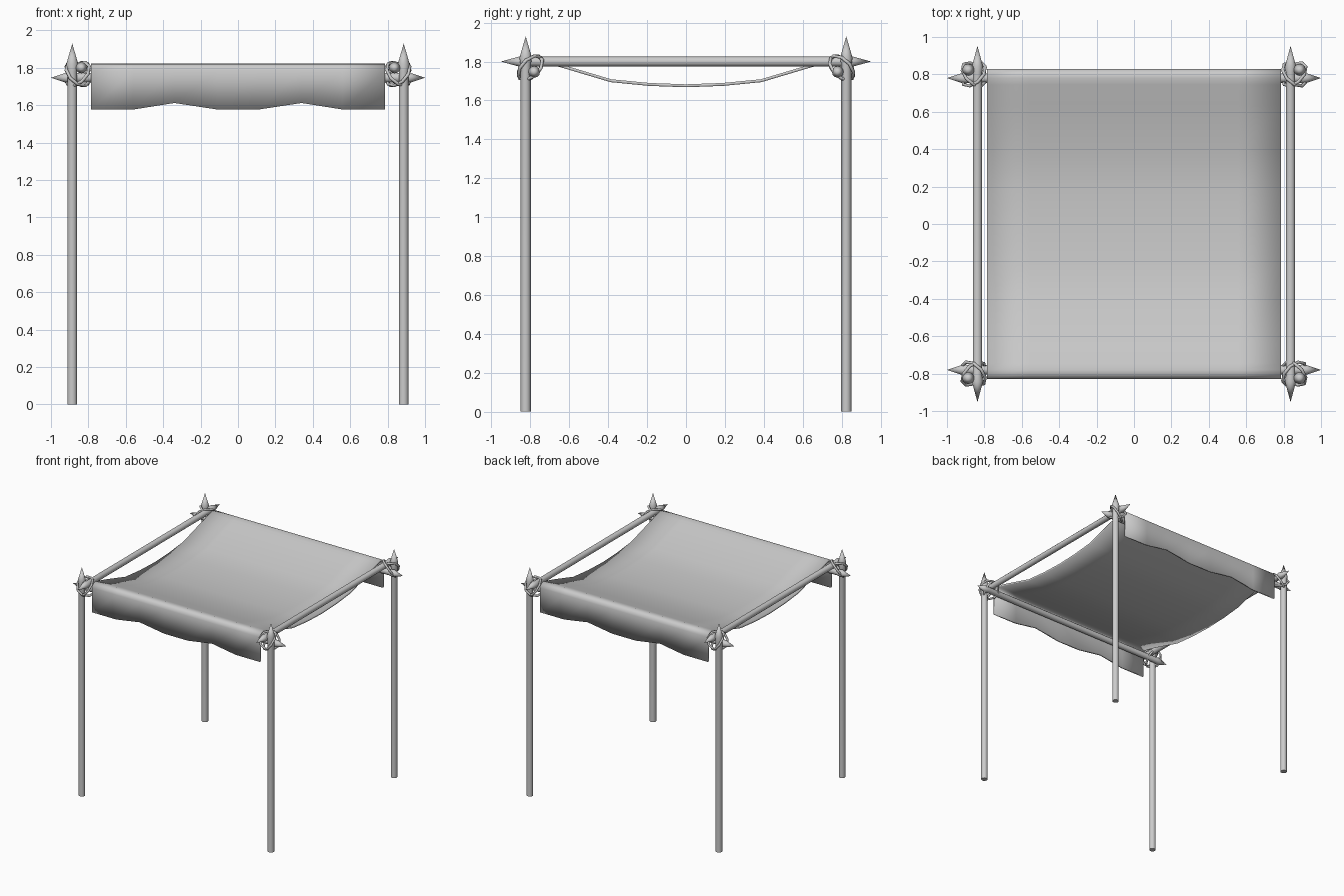
import bpy, math
from mathutils import Vector

if "Cube" in bpy.data.objects:
    bpy.data.objects.remove(bpy.data.objects["Cube"])


def make_object(name, verts, faces, angle):
    mesh = bpy.data.meshes.new(name)
    mesh.from_pydata(verts, [], faces)
    mesh.update()
    obj = bpy.data.objects.new(name, mesh)
    bpy.context.collection.objects.link(obj)
    bpy.ops.object.select_all(action='DESELECT')
    obj.select_set(True)
    bpy.context.view_layer.objects.active = obj
    bpy.ops.object.shade_smooth_by_angle(angle=math.radians(angle))
    return obj


def pole(name, origin, axis, profile, sides=12):
    """Turned pole: profile is (distance along axis, radius); radius 0 is a tip."""
    rot = Vector(axis).to_track_quat('Z', 'Y')
    verts, faces, rings = [], [], []
    for t, r in profile:
        n = sides if r else 1
        rings.append(list(range(len(verts), len(verts) + n)))
        for i in range(n):
            a = math.tau * i / sides
            p = Vector((r * math.cos(a), r * math.sin(a), t))
            verts.append(Vector(origin) + rot @ p)
    for a, b in zip(rings, rings[1:]):
        for i in range(sides):
            j = (i + 1) % sides
            if len(a) == 1:
                faces.append((a[0], b[j], b[i]))
            elif len(b) == 1:
                faces.append((a[i], a[j], b[0]))
            else:
                faces.append((a[i], a[j], b[j], b[i]))
    if len(rings[0]) > 1:
        faces.append(rings[0][::-1])
    return make_object(name, verts, faces, 40)


def double_spike(half, cone):
    s = half - cone
    return [(-half, 0), (-s, .03), (-s + .03, .025),
            (s - .03, .025), (s, .03), (half, 0)]


# Side rails and cross bars, pointed at both ends
for s, side in ((-1, "left"), (1, "right")):
    pole(side + "_rail", (s * .837, 0, 1.80), (0, 1, 0), double_spike(.952, .11))
for s, side in ((-1, "front"), (1, "back")):
    pole(side + "_crossbar", (0, s * .78, 1.747), (1, 0, 0), double_spike(1.0, .09))

# Corner posts with spiked tops, and rope lashings around each joint
for sx in (-1, 1):
    for sy in (-1, 1):
        tag = ("front" if sy < 0 else "back") + ("_left" if sx < 0 else "_right")
        pole(tag + "_post", (sx * .886, sy * .824, 0), (0, 0, 1),
             [(0, .026), (1.78, .026), (1.82, .032), (1.93, 0)])
        for k, n in enumerate(((sx, sy, 1), (-sx, sy, 1))):
            bpy.ops.mesh.primitive_torus_add(
                major_segments=9, minor_segments=6,
                major_radius=.077, minor_radius=.009,
                location=(sx * .857, sy * .80, 1.767),
                rotation=Vector(n).to_track_quat('Z', 'Y').to_euler())
            rope = bpy.context.object
            rope.name = "%s_lashing_%d" % (tag, k + 1)
            bpy.ops.object.shade_smooth_by_angle(angle=math.radians(65))

# Cloth canopy: sagging profile swept across, flaps with a wavy hem
half = [(.83, 1.577), (.83, 1.785), (.822, 1.808), (.805, 1.82), (.78, 1.823),
        (.745, 1.813), (.64, 1.785), (.385, 1.709), (.19, 1.69)]
rows = [(-y, z) for y, z in half] + [(0, 1.683)] + half[::-1]
xs = [-.785, -.56, -.34, -.11, .11, .34, .56, .785]
verts, faces = [], []
for r, (y, z) in enumerate(rows):
    for c, x in enumerate(xs):
        lift = .035 if r in (0, len(rows) - 1) and c in (2, 5) else 0
        verts.append((x, y, z + lift))
w = len(xs)
for r in range(len(rows) - 1):
    for c in range(w - 1):
        i = r * w + c
        faces.append((i, i + 1, i + w + 1, i + w))
cloth = make_object("cloth_canopy", verts, faces, 50)
solid = cloth.modifiers.new("thickness", 'SOLIDIFY')
solid.thickness = .015
solid.offset = -1
